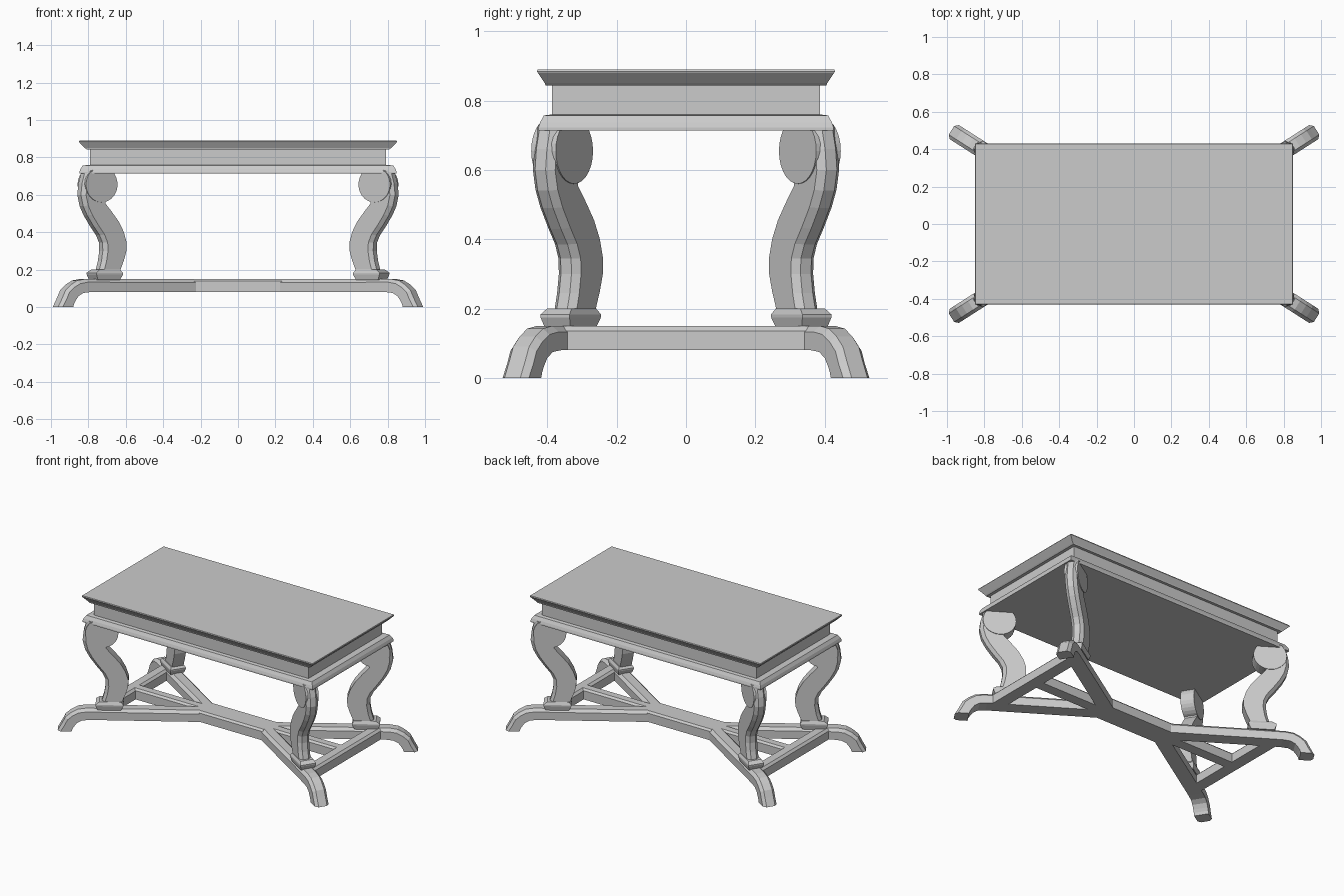
import bpy, bmesh, math

if "Cube" in bpy.data.objects:
    bpy.data.objects.remove(bpy.data.objects["Cube"])

ANG = math.radians(32.5)      # diagonal direction of legs and feet
ORIGIN_X = 0.19               # where the diagonals meet the centre line


def loft(name, rings):
    """Closed solid skinned through equal-length rings of points."""
    bm = bmesh.new()
    vr = [[bm.verts.new(p) for p in r] for r in rings]
    n = len(vr[0])
    for a, b in zip(vr, vr[1:]):
        for i in range(n):
            j = (i + 1) % n
            bm.faces.new((a[i], a[j], b[j], b[i]))
    bm.faces.new(vr[0])
    bm.faces.new(vr[-1])
    bmesh.ops.recalc_face_normals(bm, faces=bm.faces[:])
    me = bpy.data.meshes.new(name)
    bm.to_mesh(me)
    bm.free()
    ob = bpy.data.objects.new(name, me)
    bpy.context.collection.objects.link(ob)
    return ob


def slab(name, levels):
    """Stack of centred rectangles (half x, half y, z)."""
    return loft(name, [[(-x, -y, z), (x, -y, z), (x, y, z), (-x, y, z)]
                       for x, y, z in levels])


def diagonal(sx, sy):
    """Maps (along, across, up) to one quarter of the table."""
    c, s = math.cos(ANG), math.sin(ANG)
    return lambda a, t, z: (sx * (ORIGIN_X + a * c + t * s), sy * (a * s - t * c), z)


def strap(name, sections, w, ch, place):
    """Bar through (outer, inner) point pairs, its outer edges chamfered."""
    rings = []
    for (oa, oz), (ia, iz) in sections:
        d = math.hypot(oa - ia, oz - iz)
        f = min(0.45, ch / d)
        ma, mz = oa + (ia - oa) * f, oz + (iz - oz) * f
        rings.append([place(ia, -w, iz), place(ia, w, iz), place(ma, w, mz),
                      place(oa, w - ch, oz), place(oa, ch - w, oz), place(ma, -w, mz)])
    return loft(name, rings)


# table top, apron and lower moulding
slab("table_top", [(0.81, 0.405, 0.843), (0.818, 0.407, 0.85), (0.848, 0.427, 0.88),
                   (0.85, 0.43, 0.884), (0.848, 0.428, 0.89)])
slab("apron", [(0.79, 0.387, 0.75), (0.79, 0.387, 0.85)])
slab("lower_moulding", [(0.848, 0.426, 0.713), (0.848, 0.426, 0.722), (0.843, 0.421, 0.737),
                        (0.83, 0.41, 0.757), (0.79, 0.387, 0.76)])

# S-curved leg sections: outer then inner point
LEG = [((0.755, 0.73), (0.60, 0.73)), ((0.775, 0.66), (0.60, 0.65)),
       ((0.782, 0.60), (0.63, 0.59)), ((0.768, 0.54), (0.64, 0.555)),
       ((0.742, 0.49), (0.595, 0.505)), ((0.70, 0.43), (0.553, 0.455)),
       ((0.664, 0.385), (0.522, 0.40)), ((0.645, 0.345), (0.505, 0.345)),
       ((0.643, 0.30), (0.506, 0.30)), ((0.652, 0.245), (0.522, 0.25)),
       ((0.668, 0.19), (0.548, 0.19))]
# diagonal stretcher ending in a down-curved foot
FOOT = [((0.0, 0.15), (0.0, 0.08)), ((0.76, 0.15), (0.74, 0.08)),
        ((0.81, 0.142), (0.785, 0.075)), ((0.85, 0.12), (0.815, 0.058)),
        ((0.885, 0.09), (0.832, 0.035)), ((0.905, 0.05), (0.842, 0.018)),
        ((0.932, 0.0), (0.848, 0.0))]
# leg base block: near, far, half width, z
BASE = [(0.55, 0.69, 0.043, 0.145), (0.535, 0.703, 0.05, 0.175),
        (0.535, 0.703, 0.05, 0.183), (0.548, 0.68, 0.042, 0.2)]

for sx, fx in ((-1, "left"), (1, "right")):
    for sy, fy in ((-1, "front"), (1, "back")):
        tag = f"{fy}_{fx}"
        P = diagonal(sx, sy)
        strap("leg_" + tag, LEG, 0.038, 0.02, P)
        strap("foot_" + tag, FOOT, 0.045, 0.018, P)
        loft("leg_base_" + tag, [[P(a, -w, z), P(b, -w, z), P(b, w, z), P(a, w, z)]
                                 for a, b, w, z in BASE])
        # scroll disc at the top of the leg
        circle = [2 * math.pi * i / 28 for i in range(28)]
        loft("scroll_" + tag, [[P(0.665 + 0.1 * math.cos(u), t, 0.655 + 0.095 * math.sin(u))
                                for u in circle] for t in (-0.042, 0.042)])
    # bar joining the two diagonals, and rib inside the triangle
    ends = lambda a, b: [((a, 0.15), (a, 0.08)), ((b, 0.15), (b, 0.08))]
    strap("end_stretcher_" + fx, ends(-0.37, 0.37), 0.04, 0.014,
          lambda a, t, z: (sx * (0.77 + t), a, z))
    strap("triangle_rib_" + fx, ends(0.2, 0.77), 0.035, 0.012,
          lambda a, t, z: (sx * a, t, z))

# central stretcher
strap("centre_stretcher", ends(-0.235, 0.235), 0.076, 0.012, lambda a, t, z: (a, t, z))
